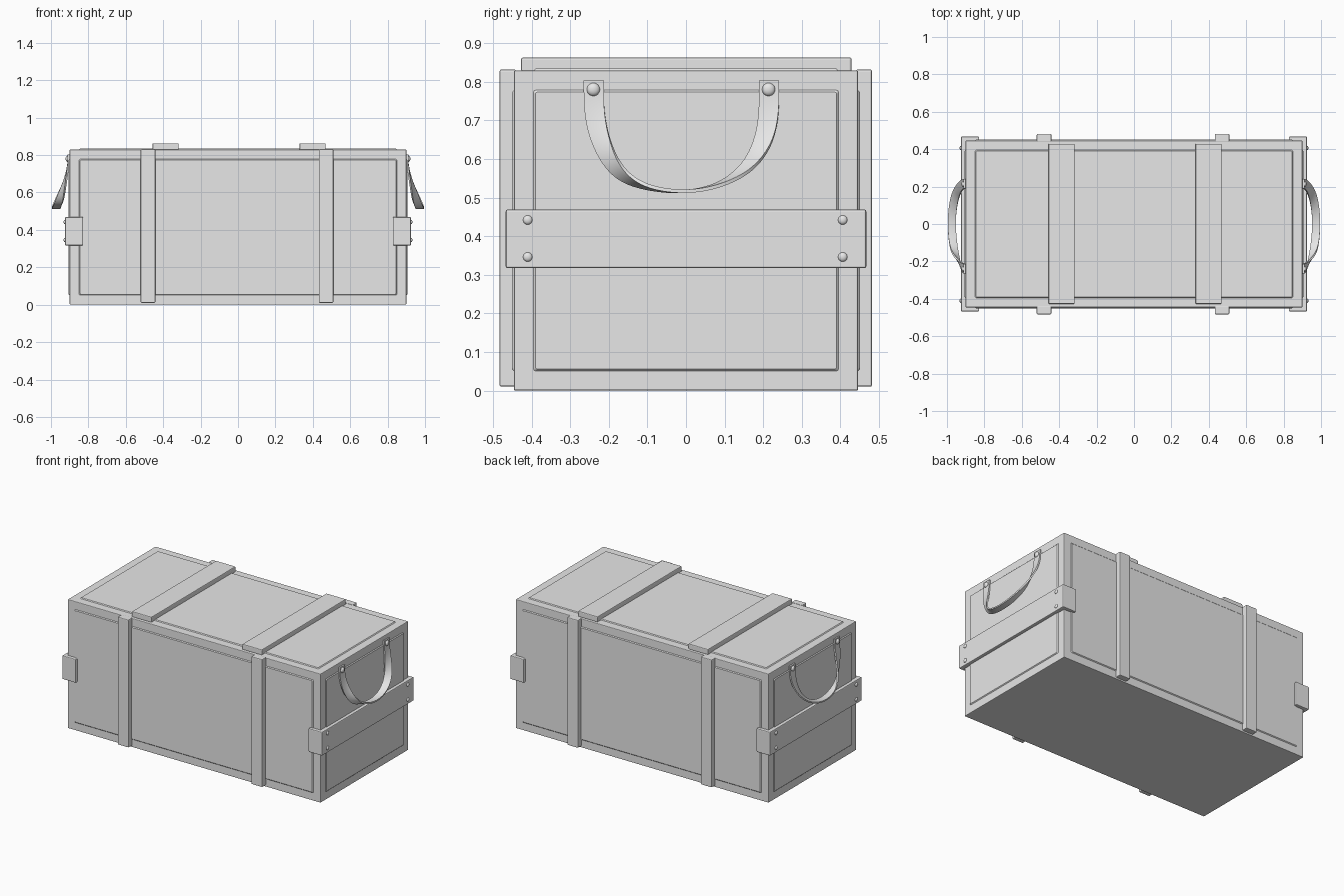
import bpy, bmesh, math
from mathutils import Vector

if "Cube" in bpy.data.objects:
    bpy.data.objects.remove(bpy.data.objects["Cube"])

grey = bpy.data.materials.new("light_grey")
grey.diffuse_color = (0.8, 0.8, 0.8, 1)
grey.use_nodes = True
grey.node_tree.nodes["Principled BSDF"].inputs["Base Color"].default_value = grey.diffuse_color


def finish(bm, name, bevel=0.0, smooth=True):
    me = bpy.data.meshes.new(name)
    bmesh.ops.recalc_face_normals(bm, faces=bm.faces)
    bm.to_mesh(me)
    bm.free()
    ob = bpy.data.objects.new(name, me)
    bpy.context.collection.objects.link(ob)
    me.materials.append(grey)
    if bevel:
        mod = ob.modifiers.new("bevel", 'BEVEL')
        mod.width = bevel
        mod.segments = 2
        mod.limit_method = 'ANGLE'
        mod.angle_limit = math.radians(60)
    if smooth:
        bpy.ops.object.select_all(action='DESELECT')
        ob.select_set(True)
        bpy.context.view_layer.objects.active = ob
        bpy.ops.object.shade_smooth_by_angle(angle=math.radians(30))
    return ob


def box_bm(x0, x1, y0, y1, z0, z1):
    bm = bmesh.new()
    bmesh.ops.create_cube(bm, size=1)
    for v in bm.verts:
        v.co = Vector((x1 if v.co.x > 0 else x0,
                       y1 if v.co.y > 0 else y0,
                       z1 if v.co.z > 0 else z0))
    return bm


def box(name, *dims, bevel=0.005):
    return finish(box_bm(*dims), name, bevel, smooth=False)


# Crate body with slightly raised panels on every face but the bottom
bm = box_bm(-0.9, 0.9, -0.446, 0.446, 0.0, 0.829)
bm.normal_update()
panels = [f for f in bm.faces if f.normal.z > -0.5]
bmesh.ops.inset_individual(bm, faces=panels, thickness=0.072)
bmesh.ops.inset_individual(bm, faces=panels, thickness=0.007, depth=0.005)
finish(bm, "crate_body", 0.004, smooth=False)

for sx, side in ((-1, "left"), (1, "right")):
    # Lid slats
    cx = 0.393 * sx + 0.006
    box(f"lid_slat_{side}", cx - 0.07, cx + 0.07, -0.427, 0.429, 0.826, 0.863)

    # Upright battens on front and back
    cx = 0.476 * sx - 0.005
    box(f"front_batten_{side}", cx - 0.039, cx + 0.039, -0.483, -0.44, 0.01, 0.832)
    box(f"back_batten_{side}", cx - 0.039, cx + 0.039, 0.44, 0.482, 0.01, 0.832)

    # Cross batten wrapping each end
    xs = sorted((0.828 * sx, 0.925 * sx))
    box(f"end_batten_{side}", xs[0], xs[1], -0.467, 0.467, 0.317, 0.469)

    # Rivets: (x, y, z, radius)
    spots = [(0.925, y, z, 0.012) for y in (-0.41, 0.406) for z in (0.346, 0.442)]
    spots += [(0.911, y, 0.78, 0.017) for y in (-0.24, 0.214)]
    bm = bmesh.new()
    for x, y, z, r in spots:
        new = bmesh.ops.create_icosphere(bm, subdivisions=3, radius=r)["verts"]
        for v in new:
            v.co = Vector((v.co.x * 0.65 + x * sx, v.co.y + y, v.co.z + z))
    finish(bm, f"rivets_{side}")

    # Hanging strap handle: x, y, z of centre line and amount of twist
    path = [(0.906, -0.239, 0.803, 0), (0.906, -0.239, 0.77, 0),
            (0.911, -0.238, 0.72, 0.03), (0.925, -0.225, 0.65, 0.15),
            (0.95, -0.183, 0.565, 0.45), (0.968, -0.11, 0.524, 0.8),
            (0.976, 0.0, 0.511, 1), (0.97, 0.09, 0.53, 0.8),
            (0.953, 0.165, 0.577, 0.45), (0.927, 0.205, 0.65, 0.15),
            (0.911, 0.215, 0.72, 0.03), (0.906, 0.215, 0.77, 0),
            (0.906, 0.215, 0.803, 0)]
    bm = bmesh.new()
    rows = []
    for i, (x, y, z, s) in enumerate(path):
        a = Vector(path[max(i - 1, 0)][:3])
        b = Vector(path[min(i + 1, len(path) - 1)][:3])
        t = (b - a).normalized()
        w = Vector((math.sin(s * math.pi / 2), math.cos(s * math.pi / 2), 0))
        w = (w - t * w.dot(t)).normalized() * (0.026 - 0.005 * s)
        c = Vector((x, y, z))
        row = []
        for p in (c - w, c + w):
            p.x *= sx
            row.append(bm.verts.new(p))
        rows.append(row)
    for p, q in zip(rows, rows[1:]):
        bm.faces.new((p[0], p[1], q[1], q[0]))
    strap = finish(bm, f"strap_handle_{side}", smooth=False)
    for f in strap.data.polygons:
        f.use_smooth = True
    sub = strap.modifiers.new("smooth", 'SUBSURF')
    sub.levels = sub.render_levels = 3
    sub.boundary_smooth = 'PRESERVE_CORNERS'
    sol = strap.modifiers.new("thickness", 'SOLIDIFY')
    sol.thickness = 0.009
    sol.offset = 0
    edge = strap.modifiers.new("sharp_edges", 'EDGE_SPLIT')
    edge.split_angle = math.radians(40)
